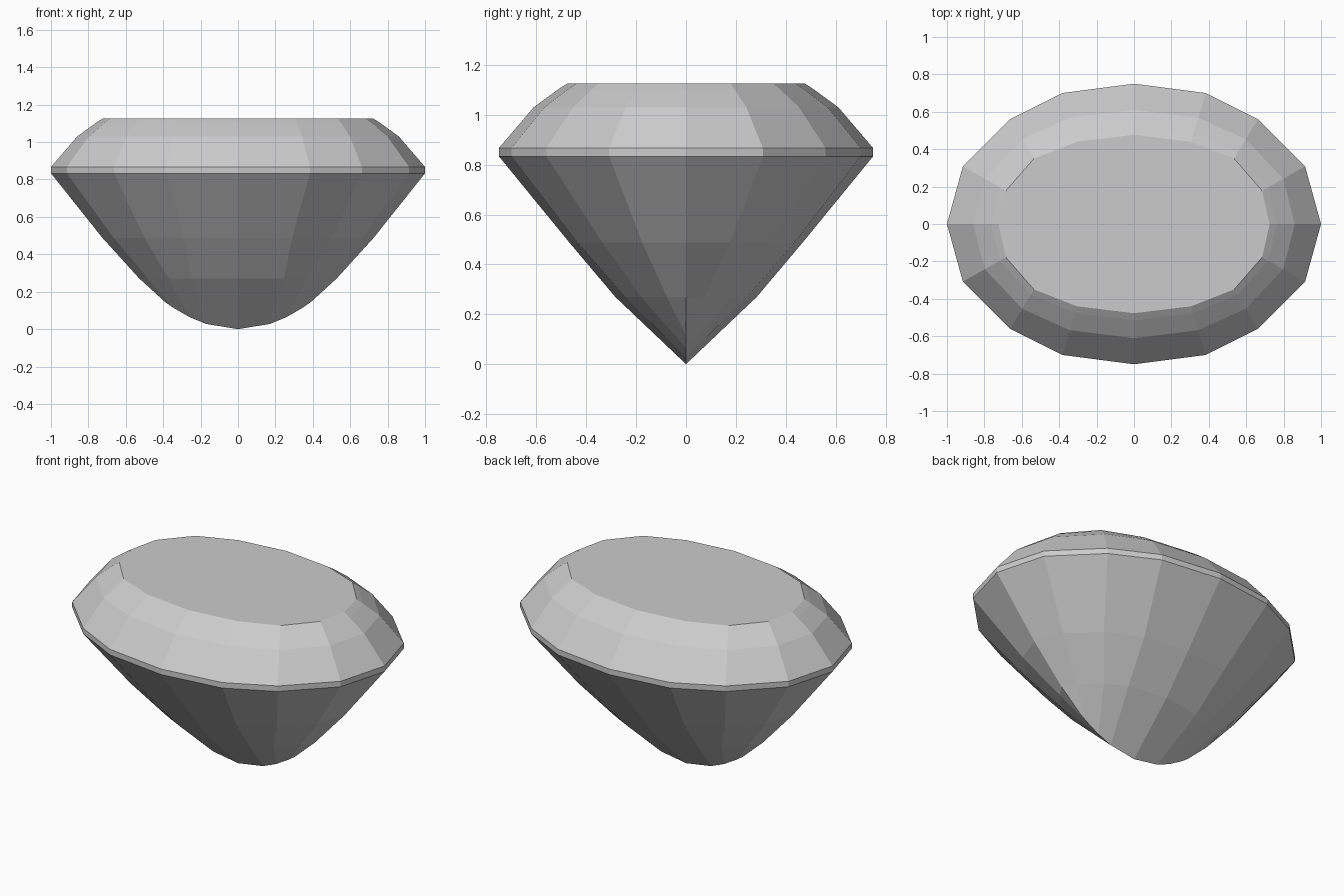
import bpy
import bmesh

if "Cube" in bpy.data.objects:
    bpy.data.objects.remove(bpy.data.objects["Cube"], do_unlink=True)

# One quarter of each outline, from the +x end round to the +y side
GIRDLE = [(1, 0), (.915, .308), (.663, .56), (.384, .7), (0, .75)]
TABLE = [(.725, 0), (.685, .178), (.535, .35), (.305, .44), (0, .477)]
PAVILION_UPPER = [(.725, 0), (.665, .176), (.5, .335), (.29, .435), (0, .468)]
PAVILION_LOWER = [(.527, 0), (.48, .076), (.37, .18), (.246, .245), (0, .284)]
KEEL_X = [.39, .35, .26, .17, 0]


def blend(t):
    """Quarter outline between girdle and table."""
    return [(a + (c - a) * t, b + (d - b) * t) for (a, b), (c, d) in zip(GIRDLE, TABLE)]


def full_ring(quarter):
    """Mirror a quarter of (x, y, z) points into a closed ring."""
    half = quarter + [(-x, y, z) for x, y, z in quarter[-2::-1]]
    return half + [(x, -y, z) for x, y, z in half[-2:0:-1]]


def level(outline, z):
    return full_ring([(x, y, z) for x, y in outline])


# Rings from table to keel; the keel ring folds flat onto y = 0
rings = [
    level(TABLE, 1.125),
    level(blend(.86), 1.1),
    level(blend(.51), 1.03),
    level(GIRDLE, .867),
    level(GIRDLE, .833),
    level(PAVILION_UPPER, .488),
    level(PAVILION_LOWER, .27),
    full_ring([(x, 0, .145 * (x / .39) ** 2) for x in KEEL_X]),
]

bm = bmesh.new()
loops = [[bm.verts.new(p) for p in ring] for ring in rings]
bm.faces.new(loops[0])
for upper, lower in zip(loops, loops[1:]):
    n = len(upper)
    for i in range(n):
        j = (i + 1) % n
        bm.faces.new((upper[i], lower[i], lower[j], upper[j]))
bmesh.ops.remove_doubles(bm, verts=bm.verts, dist=.0005)
bmesh.ops.recalc_face_normals(bm, faces=bm.faces)

mesh = bpy.data.meshes.new("oval_gem")
bm.to_mesh(mesh)
bm.free()
gem = bpy.data.objects.new("oval_gem", mesh)
bpy.context.collection.objects.link(gem)

# Plain pale grey stone
stone = bpy.data.materials.new("pale_grey_stone")
stone.use_nodes = True
colour = (.6, .6, .6, 1)
stone.diffuse_color = colour
stone.node_tree.nodes["Principled BSDF"].inputs["Base Color"].default_value = colour
mesh.materials.append(stone)
